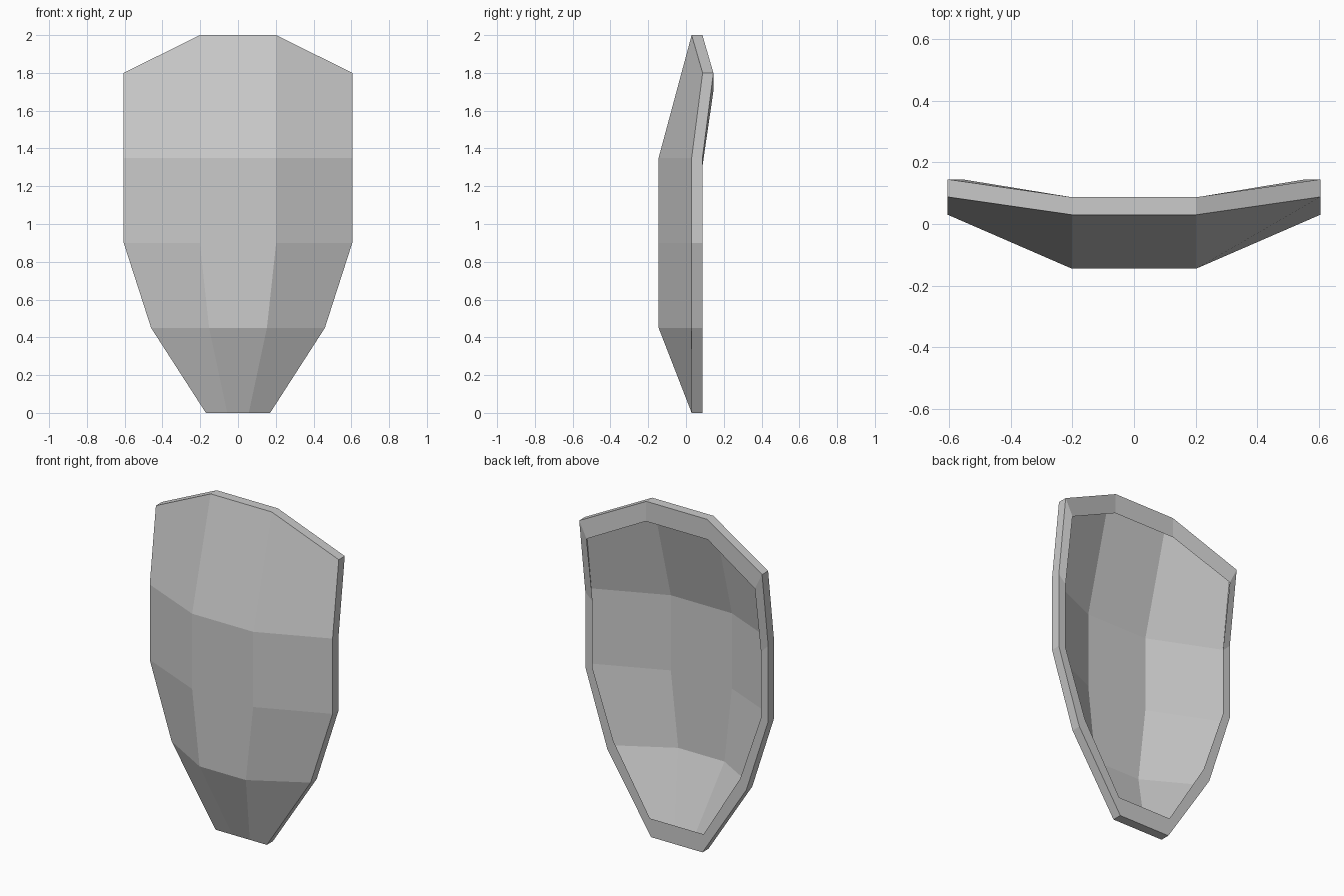
import bpy, bmesh

if "Cube" in bpy.data.objects:
    bpy.data.objects.remove(bpy.data.objects["Cube"])

# Front plate rows: outer (x, y, z) and inner (x, y, z) point of one half, bottom to top
ROWS = [
    ((0.17, 0.03, 0.0), (0.057, 0.03, 0.0)),
    ((0.46, 0.03, 0.45), (0.153, -0.145, 0.45)),
    ((0.605, 0.03, 0.9), (0.202, -0.145, 0.9)),
    ((0.605, 0.03, 1.35), (0.202, -0.145, 1.35)),
    ((0.605, 0.088, 1.8), (0.202, 0.03, 2.0)),
]
RIM_DEPTH = 0.057
# Half-widths of the lip's inner edge, going up one side, then the top
LIP_X = [0.178, 0.42, 0.557, 0.557, 0.557, 0.205]


def flip(p):
    return (-p[0], p[1], p[2])


bm = bmesh.new()

# Curved front plate: three columns by four rows
grid = [[bm.verts.new(p) for p in (flip(o), flip(i), i, o)] for o, i in ROWS]
for low, high in zip(grid, grid[1:]):
    for c in range(3):
        bm.faces.new((low[c], low[c + 1], high[c + 1], high[c]))

# Outline loop: up the right side, across the top, down the left, along the bottom
outline = [r[3] for r in grid] + [grid[4][2], grid[4][1]]
outline += [r[0] for r in reversed(grid)] + [grid[0][1], grid[0][2]]
lip_x = LIP_X + [-x for x in reversed(LIP_X)]
lip_x += [-LIP_X[0] / 3, LIP_X[0] / 3]

# Rim wall going back, then a narrow lip turned inwards
back, lip = [], []
for v, x in zip(outline, lip_x):
    back.append(bm.verts.new((v.co.x, v.co.y + RIM_DEPTH, v.co.z)))
    lip.append(bm.verts.new((x, v.co.y + RIM_DEPTH, 0.11 + v.co.z * 0.885)))
n = len(outline)
for a, b in ((outline, back), (back, lip)):
    for k in range(n):
        j = (k + 1) % n
        bm.faces.new((a[k], a[j], b[j], b[k]))

bmesh.ops.recalc_face_normals(bm, faces=bm.faces)
mesh = bpy.data.meshes.new("shield")
bm.to_mesh(mesh)
bm.free()
shield = bpy.data.objects.new("shield", mesh)
bpy.context.collection.objects.link(shield)
